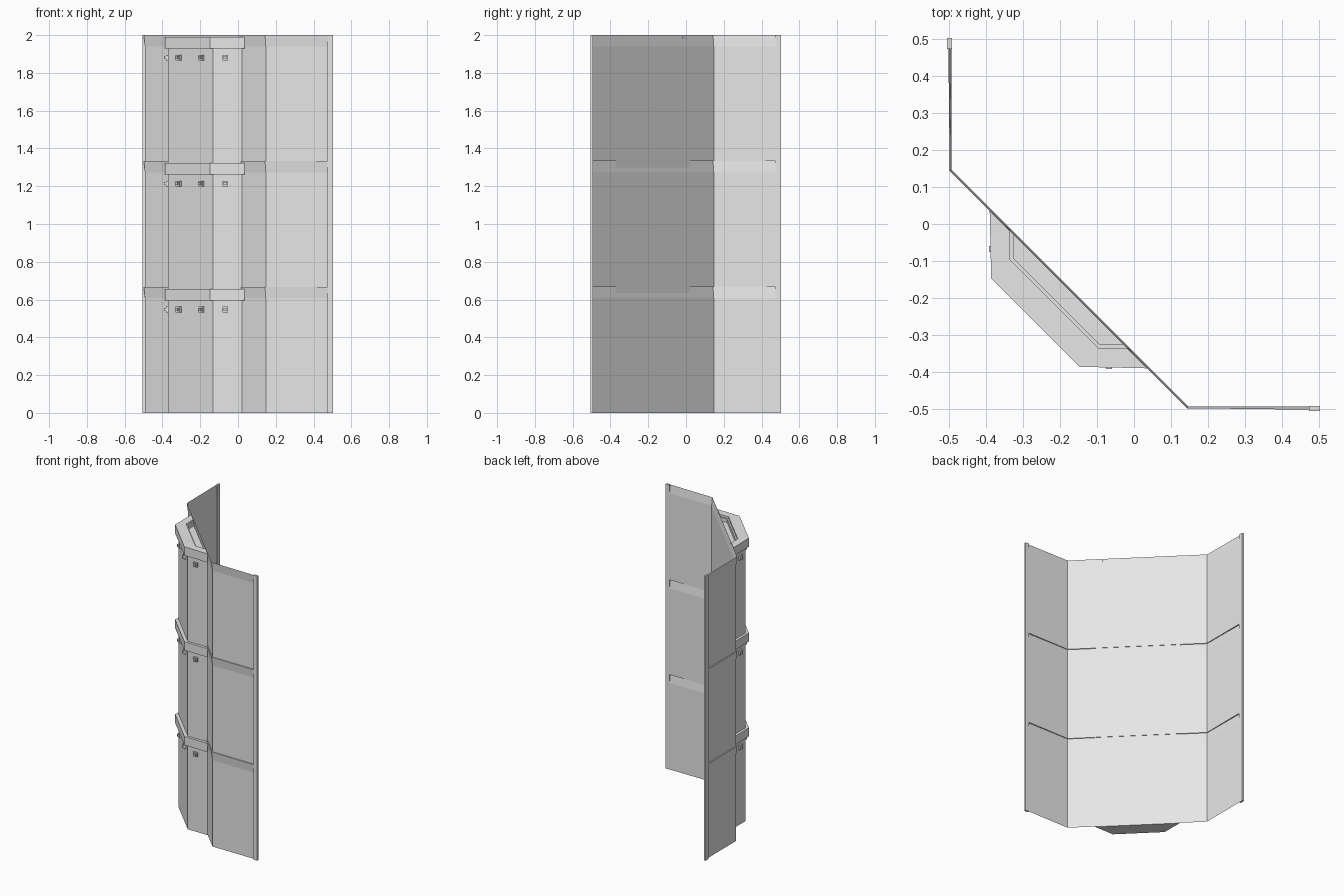
import bpy, bmesh, math
from mathutils import Matrix, Vector

if "Cube" in bpy.data.objects:
    bpy.data.objects.remove(bpy.data.objects["Cube"])

grey = bpy.data.materials.new("plain grey")
grey.use_nodes = True
grey.diffuse_color = (0.8, 0.8, 0.8, 1)
grey.node_tree.nodes["Principled BSDF"].inputs["Base Color"].default_value = (0.8, 0.8, 0.8, 1)

FLOOR = 2 / 3


def finish(name, bm):
    mesh = bpy.data.meshes.new(name)
    bm.to_mesh(mesh)
    bm.free()
    mesh.materials.append(grey)
    obj = bpy.data.objects.new(name, mesh)
    bpy.context.collection.objects.link(obj)
    return obj


def mirrored(*half):
    """Complete a plan outline by reflecting it across the x = y diagonal."""
    return list(half) + [(y, x) for x, y in reversed(half)]


def prism(name, outline, low, high):
    bm = bmesh.new()
    base = bm.faces.new([bm.verts.new((x, y, low)) for x, y in outline])
    top = bmesh.ops.extrude_face_region(bm, geom=[base])["geom"]
    bmesh.ops.translate(bm, vec=(0, 0, high - low),
                        verts=[v for v in top if isinstance(v, bmesh.types.BMVert)])
    bmesh.ops.recalc_face_normals(bm, faces=bm.faces)
    return finish(name, bm)


def loft(name, rows):
    """Skin a stack of open plan paths, given as (path, height)."""
    bm = bmesh.new()
    grid = [[bm.verts.new((x, y, z)) for x, y in path] for path, z in rows]
    for low, up in zip(grid, grid[1:]):
        for i in range(len(low) - 1):
            bm.faces.new((low[i], low[i + 1], up[i + 1], up[i]))
    return finish(name, bm)


# Folded wall sheet: each storey ends in a band that leans out, then steps back
plane = mirrored((-0.493, 0.5), (-0.493, 0.147))
flared = mirrored((-0.502, 0.5), (-0.498, 0.143))
rows = []
for n in range(3):
    z = n * FLOOR
    rows += [(plane, z), (plane, z + 0.607), (flared, z + FLOOR)]
loft("folded_wall", rows)

# Upright trim on both free edges
edge = [(-0.505, 0.473), (-0.492, 0.473), (-0.492, 0.503), (-0.505, 0.503)]
prism("right_edge_trim", edge, 0, 2)
prism("left_edge_trim", [(y, x) for x, y in edge], 0, 2)

# Bay body
prism("bay_body", mirrored((-0.37, 0.02), (-0.37, -0.132)), 0, 1.95)

# Ledges around the bay, the top one forming a parapet
outer = mirrored((-0.39, 0.035), (-0.386, -0.147))
inner = mirrored((-0.335, -0.017), (-0.335, -0.097))
lip = mirrored((-0.325, -0.027), (-0.325, -0.093))
for n in range(3):
    top = (n + 1) * FLOOR - 0.011
    prism(f"bay_ledge_{n + 1}", outer + inner[::-1], top - 0.061, top)
prism("parapet_lip", inner + lip[::-1], 1.93, 1.975)

# Small brackets under every ledge: centre on the face, outward angle
spots = [((-0.37, -0.068), 180), ((-0.311, -0.191), 225),
         ((-0.191, -0.311), 225), ((-0.068, -0.37), 270)]
for n in range(3):
    bm = bmesh.new()
    for (x, y), angle in spots:
        place = (Matrix.Translation((x, y, n * FLOOR + 0.547))
                 @ Matrix.Rotation(math.radians(angle), 4, "Z"))
        for depth, size in ((0.012, 0.03), (0.022, 0.016)):
            scale = Matrix.Diagonal(Vector((depth, size, size, 1)))
            bmesh.ops.create_cube(bm, size=1, matrix=place
                                  @ Matrix.Translation((depth / 2, 0, 0)) @ scale)
    finish(f"bay_brackets_{n + 1}", bm)
